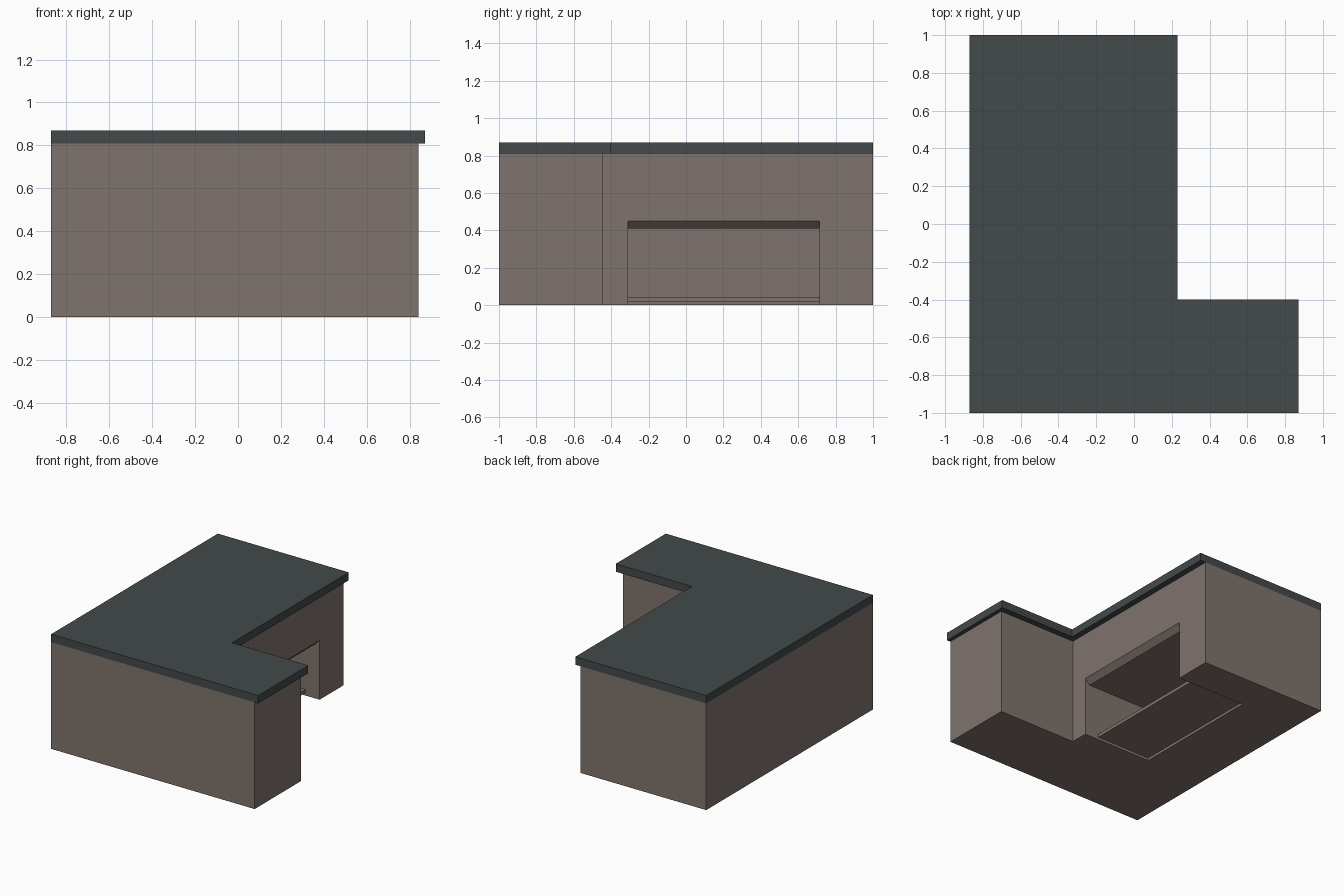
import bpy, bmesh
from mathutils import Vector

if "Cube" in bpy.data.objects:
    bpy.data.objects.remove(bpy.data.objects["Cube"])


def material(name, color):
    m = bpy.data.materials.new(name)
    m.diffuse_color = (*color, 1)
    m.use_nodes = True
    m.node_tree.nodes["Principled BSDF"].inputs["Base Color"].default_value = m.diffuse_color
    return m


def prism(name, points, direction, mat):
    """Extrude a flat outline of 3D points along a direction."""
    bm = bmesh.new()
    face = bm.faces.new([bm.verts.new(p) for p in points])
    ext = bmesh.ops.extrude_face_region(bm, geom=[face], use_keep_orig=True)
    moved = [v for v in ext["geom"] if isinstance(v, bmesh.types.BMVert)]
    bmesh.ops.translate(bm, verts=moved, vec=Vector(direction))
    bmesh.ops.recalc_face_normals(bm, faces=bm.faces)
    mesh = bpy.data.meshes.new(name)
    bm.to_mesh(mesh)
    bm.free()
    mesh.materials.append(mat)
    obj = bpy.data.objects.new(name, mesh)
    bpy.context.collection.objects.link(obj)
    return obj


def l_outline(wing_x, main_x, wing_y, z):
    """L-shaped plan sharing the flush left, front and back edges."""
    return [(-0.87, -1, z), (wing_x, -1, z), (wing_x, wing_y, z),
            (main_x, wing_y, z), (main_x, 1, z), (-0.87, 1, z)]


brown = material("warm_brown", (0.212, 0.174, 0.153))
slate = material("dark_slate", (0.056, 0.068, 0.067))

# Desk body and overhanging worktop
body = prism("desk_body", l_outline(0.84, 0.185, -0.445, 0), (0, 0, 0.81), brown)
prism("worktop", l_outline(0.87, 0.23, -0.40, 0.81), (0, 0, 0.06), slate)

# Knee recess, open to the floor, with a chamfered top lip
Y0, Y1, BACK = -0.31, 0.715, -0.39
profile = [(BACK, -0.1), (0.3, -0.1), (0.3, 0.45), (0.185, 0.45),
           (0.145, 0.41), (BACK, 0.41)]
cutter = prism("recess_cutter", [(x, Y0, z) for x, z in profile],
               (0, Y1 - Y0, 0), brown)
cutter.hide_render = True
mod = body.modifiers.new("recess", "BOOLEAN")
mod.operation = "DIFFERENCE"
mod.solver = "EXACT"
mod.object = cutter
bpy.context.view_layer.objects.active = body
bpy.ops.object.modifier_apply(modifier=mod.name)
bpy.data.objects.remove(cutter)

# Low shelf inside the recess
prism("recess_shelf", [(BACK, Y0, 0.02), (0.065, Y0, 0.02),
                       (0.065, Y1, 0.02), (BACK, Y1, 0.02)], (0, 0, 0.025), brown)
